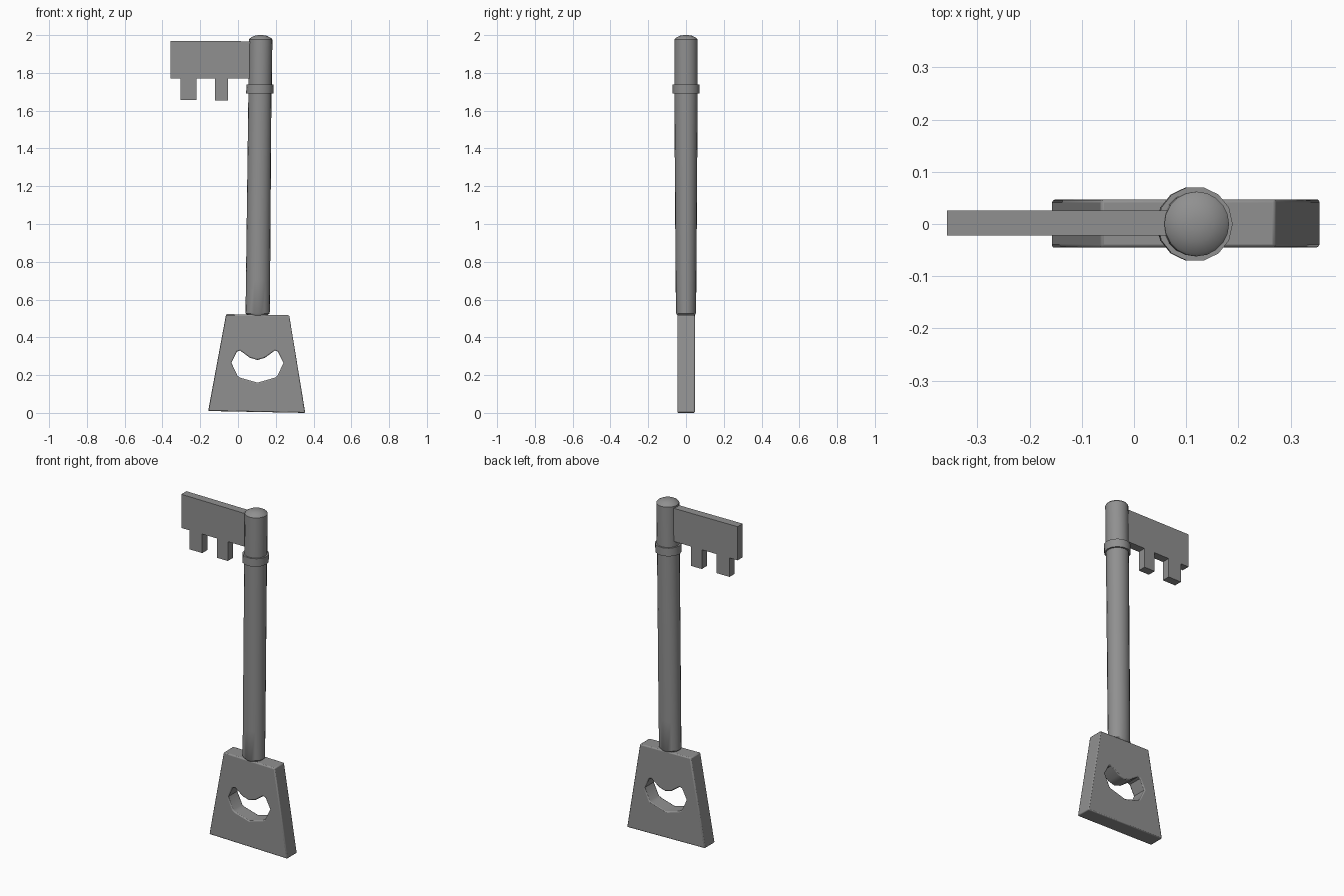
import bpy, bmesh, math
from mathutils import Vector

if "Cube" in bpy.data.objects:
    bpy.data.objects.remove(bpy.data.objects["Cube"])

metal = bpy.data.materials.new("grey metal")
metal.diffuse_color = (0.28, 0.28, 0.28, 1)
metal.use_nodes = True
metal.node_tree.nodes["Principled BSDF"].inputs["Base Color"].default_value = metal.diffuse_color


def finish(name, bm, bevel=0.0):
    bmesh.ops.recalc_face_normals(bm, faces=bm.faces)
    me = bpy.data.meshes.new(name)
    bm.to_mesh(me)
    bm.free()
    me.materials.append(metal)
    ob = bpy.data.objects.new(name, me)
    bpy.context.collection.objects.link(ob)
    if bevel:
        m = ob.modifiers.new("soft_edges", 'BEVEL')
        m.width, m.segments = bevel, 2
        m.limit_method, m.angle_limit = 'ANGLE', math.radians(60)
    bpy.context.view_layer.objects.active = ob
    ob.select_set(True)
    bpy.ops.object.shade_smooth_by_angle(angle=math.radians(35))
    ob.select_set(False)
    return ob


def plate(name, loops, y0, y1, bevel=0.0):
    """Fill outlines (first outer, rest holes) in xz and extrude along y."""
    bm = bmesh.new()
    edges = []
    for pts in loops:
        vs = [bm.verts.new((x, y0, z)) for x, z in pts]
        edges += [bm.edges.new((vs[i - 1], vs[i])) for i in range(len(vs))]
    bmesh.ops.triangle_fill(bm, edges=edges, use_beauty=True, normal=(0, -1, 0))
    ext = bmesh.ops.extrude_face_region(bm, geom=bm.faces[:])
    bmesh.ops.translate(bm, vec=(0, y1 - y0, 0),
                        verts=[v for v in ext["geom"] if isinstance(v, bmesh.types.BMVert)])
    bmesh.ops.dissolve_limit(bm, angle_limit=0.01, verts=bm.verts[:], edges=bm.edges[:])
    return finish(name, bm, bevel)


def tube(name, rings, n):
    """Closed loft through rings of (centre x, z, x radius, y radius)."""
    bm = bmesh.new()
    rows = []
    for cx, z, rx, ry in rings:
        rows.append([bm.verts.new((cx + rx * math.cos(2 * math.pi * i / n),
                                   ry * math.sin(2 * math.pi * i / n), z)) for i in range(n)])
    for a, b in zip(rows, rows[1:]):
        for i in range(n):
            bm.faces.new((a[i - 1], a[i], b[i], b[i - 1]))
    bm.faces.new(rows[0])
    bm.faces.new(rows[-1])
    return finish(name, bm)


# Trapezoid handle with a bean shaped hole, symmetric about x = 0.103
c = 0.103
half = [(0, 0.28), (0.04, 0.292), (0.092, 0.33), (0.108, 0.325),
        (0.138, 0.265), (0.105, 0.195), (0.09, 0.186), (0, 0.16)]
hole = [(c + x, z) for x, z in half] + [(c - x, z) for x, z in half[-2:0:-1]]
plate("handle", [[(-0.158, 0.01), (0.356, 0.0), (0.271, 0.517), (-0.063, 0.523)], hole],
      -0.045, 0.047, 0.006)

# Long shaft, slightly leaning and flattened at the handle end
tube("shaft", [(0.104, 0.515, 0.05, 0.045), (0.104, 0.527, 0.064, 0.053),
               (0.106, 0.70, 0.064, 0.055), (0.116, 1.70, 0.061, 0.062)], 20)

# Collar
tube("collar", [(0.115, 1.69, 0.072, 0.072), (0.117, 1.738, 0.072, 0.072)], 14)

# Shaft end with a shallow domed cap
tube("shaft_tip", [(0.117, 1.73, 0.062, 0.062), (0.12, 1.977, 0.062, 0.062),
                   (0.12, 1.984, 0.056, 0.056), (0.12, 1.996, 0.034, 0.034),
                   (0.12, 2.0, 0.012, 0.012)], 20)

# Bit with two teeth
plate("bit", [[(-0.358, 1.97), (-0.358, 1.77), (-0.305, 1.77), (-0.305, 1.657),
               (-0.22, 1.657), (-0.22, 1.77), (-0.122, 1.77), (-0.122, 1.655),
               (-0.052, 1.655), (-0.052, 1.77), (0.09, 1.77), (0.09, 1.967)]],
      -0.022, 0.026)
